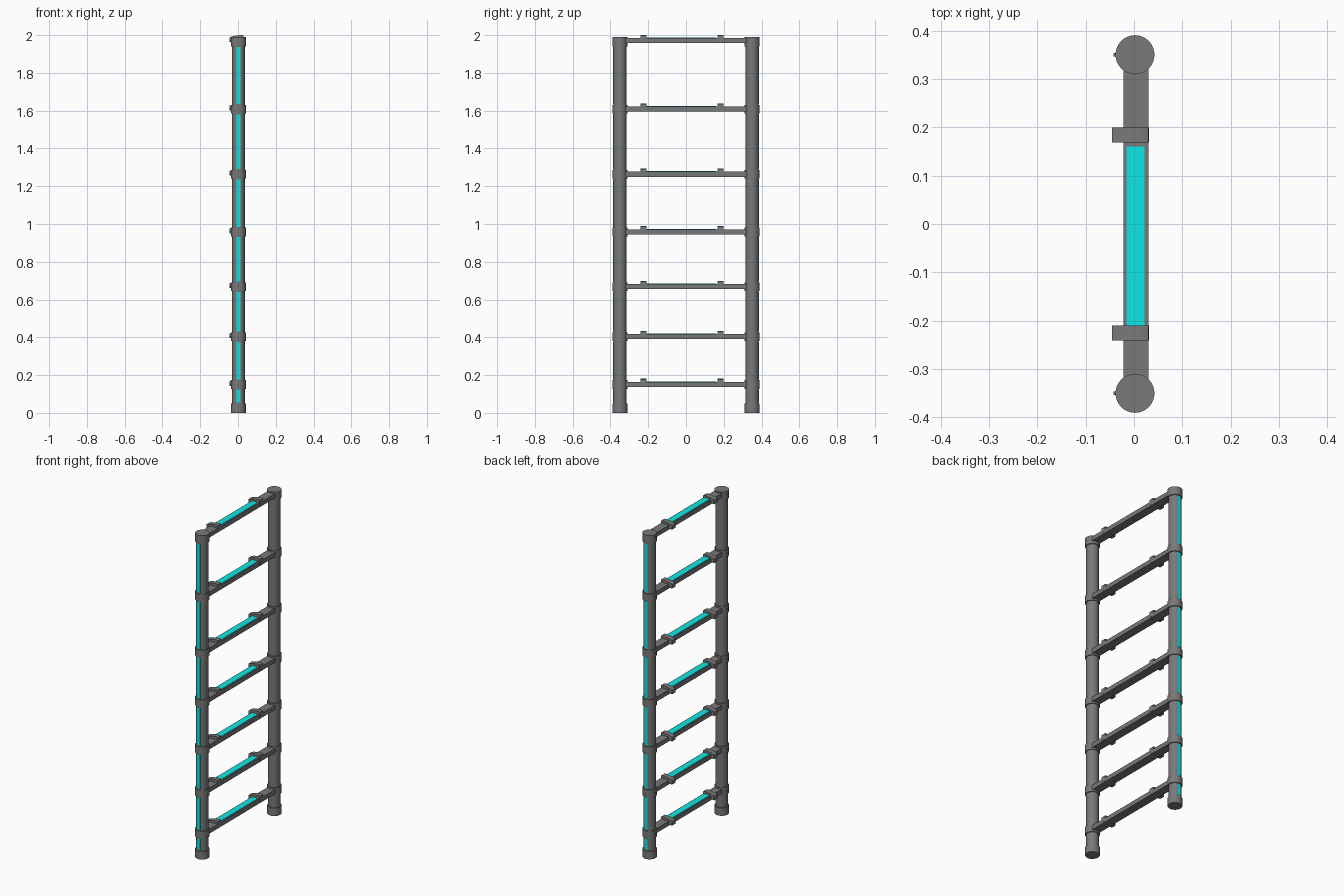
import bpy, bmesh, math

if "Cube" in bpy.data.objects:
    bpy.data.objects.remove(bpy.data.objects["Cube"])

CX = 0.002                      # post axis in x
PY = 0.35                       # post offset in y
RUNGS = [0.151, 0.404, 0.669, 0.959, 1.264, 1.609, 1.971]


def material(name, rgb):
    m = bpy.data.materials.new(name)
    m.diffuse_color = (*rgb, 1)
    m.use_nodes = True
    m.node_tree.nodes["Principled BSDF"].inputs["Base Color"].default_value = m.diffuse_color
    return m


cyan = material("cyan_panel", (0.004, 0.8, 0.78))
dark = material("dark_metal", (0.19, 0.19, 0.19))


def finish(bm, name, mat=dark, smooth=False):
    bmesh.ops.recalc_face_normals(bm, faces=bm.faces)
    me = bpy.data.meshes.new(name)
    bm.to_mesh(me)
    bm.free()
    ob = bpy.data.objects.new(name, me)
    bpy.context.collection.objects.link(ob)
    me.materials.append(mat)
    if smooth:
        bpy.ops.object.select_all(action='DESELECT')
        ob.select_set(True)
        bpy.context.view_layer.objects.active = ob
        bpy.ops.object.shade_smooth_by_angle(angle=math.radians(35))
    return ob


def lathe(name, profile, x, y, sides=32):
    """Closed turned part from (radius, z) points."""
    bm = bmesh.new()
    rings = []
    for r, z in profile:
        rings.append([bm.verts.new((x + r * math.cos(2 * math.pi * i / sides),
                                    y + r * math.sin(2 * math.pi * i / sides), z))
                      for i in range(sides)])
    for a, b in zip(rings, rings[1:]):
        for i in range(sides):
            j = (i + 1) % sides
            bm.faces.new((a[i], a[j], b[j], b[i]))
    bm.faces.new(rings[0])
    bm.faces.new(rings[-1])
    return finish(bm, name, smooth=True)


def extrude_y(name, profile, y0, y1, mat=dark, smooth=False):
    """Prism along y from an (x, z) outline."""
    bm = bmesh.new()
    a = [bm.verts.new((x, y0, z)) for x, z in profile]
    b = [bm.verts.new((x, y1, z)) for x, z in profile]
    n = len(a)
    for i in range(n):
        bm.faces.new((a[i], a[(i + 1) % n], b[(i + 1) % n], b[i]))
    bm.faces.new(a)
    bm.faces.new(b)
    return finish(bm, name, mat, smooth)


def box(name, x0, x1, y0, y1, z0, z1, mat=dark):
    return extrude_y(name, [(x0, z0), (x1, z0), (x1, z1), (x0, z1)], y0, y1, mat)


# side posts with collars, pegs and light strips
for side, s in (("left", -1), ("right", 1)):
    y = s * PY
    lathe(side + "_post", [(0.035, 0.01), (0.035, 1.98)], CX, y)
    lathe(side + "_foot", [(0.0403, 0), (0.0403, 0.049)], CX, y)
    edges = [0.05]
    for k, z in enumerate(RUNGS):
        z0, z1 = (1.941, 1.991) if k == 6 else (z - 0.024, z + 0.022)
        lathe(f"{side}_collar_{k+1}", [(0.0403, z0), (0.0403, z1)], CX, y)
        box(f"{side}_peg_{k+1}", -0.042, -0.03, y - 0.004, y + 0.004, z - 0.004, z + 0.004)
        edges += [z0, z1]
    # strips run between neighbouring collars on the outer face
    for k in range(7):
        z0, z1 = edges[2 * k], edges[2 * k + 1]
        ya, yb = sorted((s * 0.375, s * 0.3855))
        box(f"{side}_light_strip_{k+1}", CX - 0.01, CX + 0.01, ya, yb,
            z0 + 0.004, z1 - 0.004, cyan)

# rungs with tread panels and clamps
clamp = [(-0.045, -0.008), (-0.045, 0.017), (-0.03, 0.022), (-0.012, 0.026), (0.008, 0.029),
         (0.022, 0.030), (0.030, 0.027), (0.031, -0.008)]
for k, z in enumerate(RUNGS):
    box(f"rung_{k+1}", -0.022, 0.030, -0.33, 0.33, z - 0.014, z + 0.013)
    box(f"tread_panel_{k+1}", -0.015, 0.022, -0.21, 0.16, z + 0.008, z + 0.0155, cyan)
    for side, y0 in (("left", -0.241), ("right", 0.168)):
        extrude_y(f"{side}_clamp_{k+1}", [(x, z + h) for x, h in clamp],
                  y0, y0 + 0.031, smooth=True)
